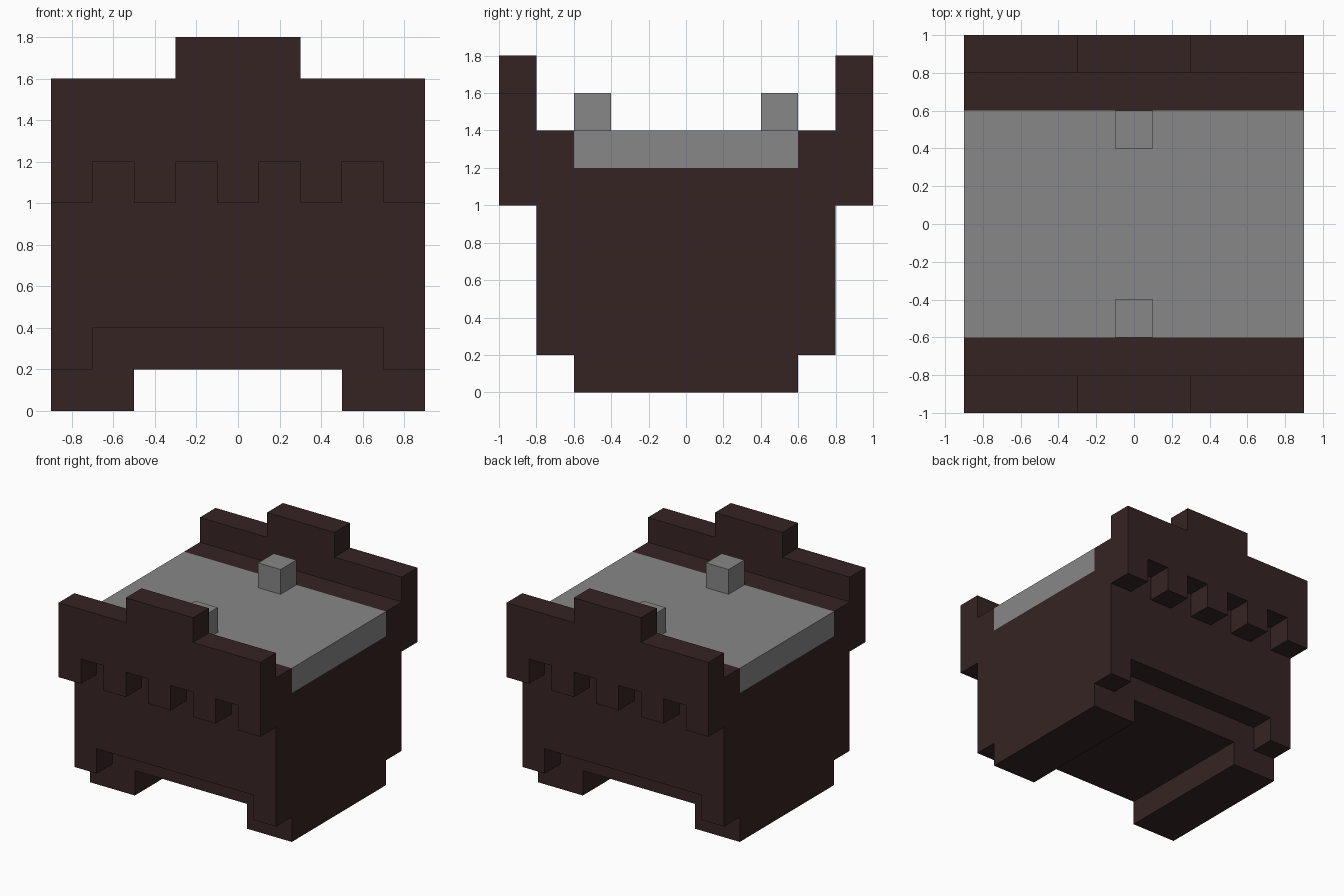
import bpy
import bmesh

cube = bpy.data.objects.get("Cube")
if cube:
    bpy.data.objects.remove(cube, do_unlink=True)


def make_material(name, colour):
    mat = bpy.data.materials.new(name)
    mat.use_nodes = True
    mat.diffuse_color = colour
    mat.node_tree.nodes["Principled BSDF"].inputs["Base Color"].default_value = colour
    return mat


dark_wood = make_material("dark_brown", (0.037, 0.0176, 0.0176, 1))
grey_stone = make_material("grey", (0.242, 0.242, 0.242, 1))


def slab(name, half_profile, y0, y1, mat):
    """Mirror a right-hand (x, z) outline across x = 0 and extrude it along y."""
    outline = half_profile + [(-x, z) for x, z in reversed(half_profile)]
    bm = bmesh.new()
    face = bm.faces.new([bm.verts.new((x, y0, z)) for x, z in outline])
    grown = bmesh.ops.extrude_face_region(bm, geom=[face])["geom"]
    verts = [v for v in grown if isinstance(v, bmesh.types.BMVert)]
    bmesh.ops.translate(bm, verts=verts, vec=(0, y1 - y0, 0))
    bmesh.ops.recalc_face_normals(bm, faces=bm.faces)
    mesh = bpy.data.meshes.new(name)
    bm.to_mesh(mesh)
    bm.free()
    mesh.materials.append(mat)
    obj = bpy.data.objects.new(name, mesh)
    bpy.context.collection.objects.link(obj)
    return obj


# Core with two long feet, and the grey top set into it
core = [(0.5, 0.2), (0.5, 0), (0.9, 0), (0.9, 1.2)]
slab("body_core", core, -0.6, 0.6, dark_wood)
slab("top_slab", [(0.9, 1.2), (0.9, 1.4)], -0.6, 0.6, grey_stone)

# End panels: recessed below between the corner blocks
panel = [(0.7, 0.4), (0.7, 0.2), (0.9, 0.2), (0.9, 1.4)]

# Raised walls: stepped top and a row of teeth along the lower edge
wall = []
for i in range(5):
    x, z = 0.1 + 0.2 * i, 1.0 if i % 2 == 0 else 1.2
    wall += [(x, z)] if i == 4 else [(x, z), (x, 2.2 - z)]
wall += [(0.9, 1.6), (0.3, 1.6), (0.3, 1.8)]

for end, side in (("front", -1), ("back", 1)):
    slab(end + "_panel", panel, side * 0.6, side * 0.8, dark_wood)
    slab(end + "_wall", wall, side * 0.8, side * 1.0, dark_wood)
    slab(end + "_knob", [(0.1, 1.4), (0.1, 1.6)], side * 0.4, side * 0.6, grey_stone)
